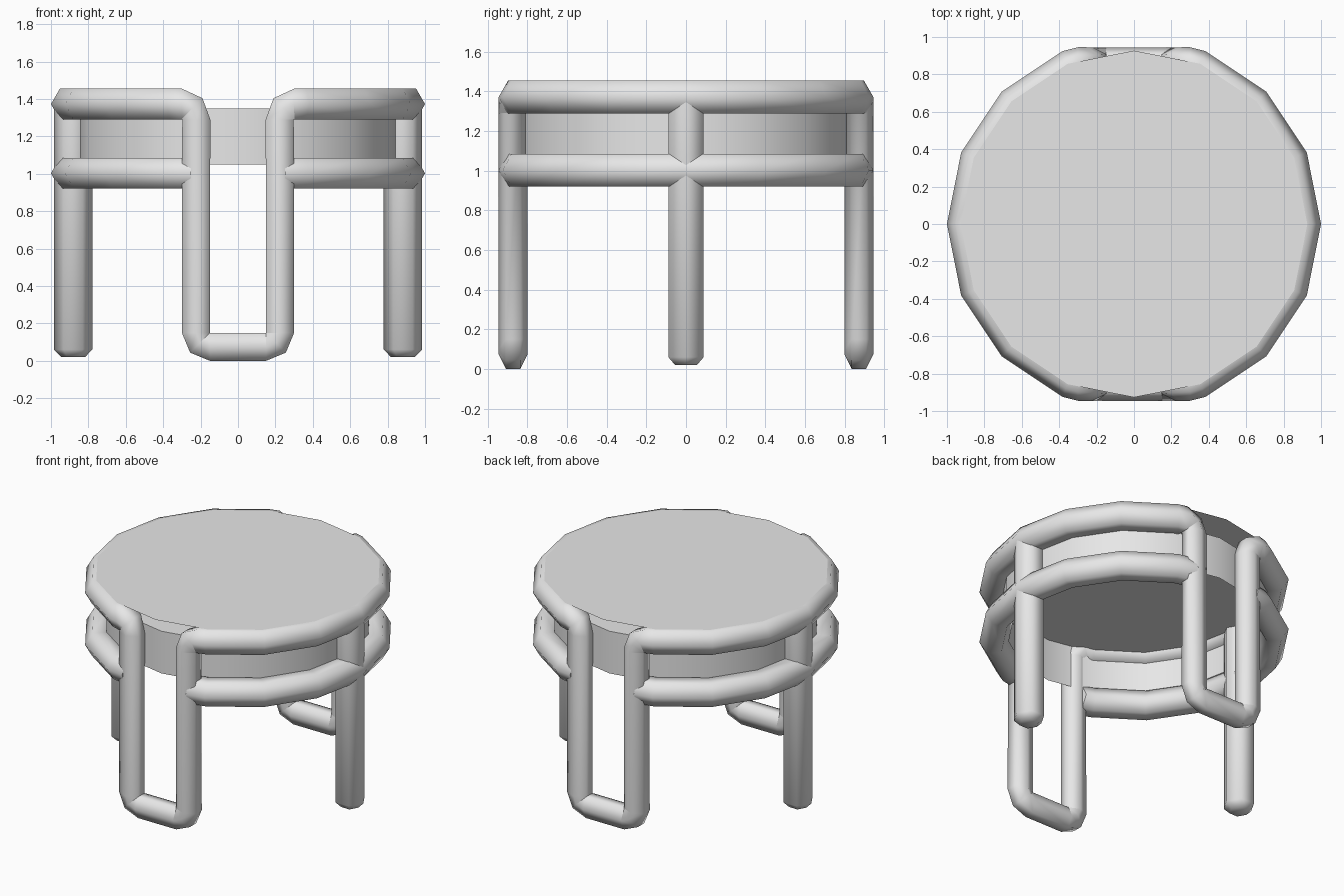
import bpy, bmesh
from math import sin, cos, radians, pi
from mathutils import Vector

old = bpy.data.objects.get("Cube")
if old:
    bpy.data.objects.remove(old, do_unlink=True)

grey = bpy.data.materials.new("plain grey")
grey.use_nodes = True
COLOR = (0.8, 0.8, 0.8, 1)
grey.diffuse_color = COLOR
grey.node_tree.nodes["Principled BSDF"].inputs["Base Color"].default_value = COLOR

UP = Vector((0, 0, 1))
SIDES = 16
RAIL_R = 0.905
RAIL_A, RAIL_H = 0.095, 0.0825   # rail tube: point radius, half height
LEG_A, LEG_H = 0.073, 0.075      # loop leg tube
OUTER_Y = 0.945


def finish(name, bm):
    bmesh.ops.recalc_face_normals(bm, faces=bm.faces)
    mesh = bpy.data.meshes.new(name)
    bm.to_mesh(mesh)
    bm.free()
    mesh.materials.append(grey)
    ob = bpy.data.objects.new(name, mesh)
    bpy.context.collection.objects.link(ob)
    bpy.ops.object.select_all(action='DESELECT')
    ob.select_set(True)
    bpy.context.view_layer.objects.active = ob
    bpy.ops.object.shade_smooth_by_angle(angle=radians(65))
    return ob


def sweep(name, sections, closed=False):
    """Join six-sided sections (centre, point axis, flat axis, a, h) into a tube."""
    bm = bmesh.new()
    rings = []
    for c, n, b, a, h in sections:
        rings.append([bm.verts.new(c + n * a * cos(k * pi / 3)
                                   + b * h * sin(k * pi / 3) / sin(pi / 3))
                      for k in range(6)])
    pairs = list(zip(rings, rings[1:]))
    if closed:
        pairs.append((rings[-1], rings[0]))
    else:
        bm.faces.new(rings[0])
        bm.faces.new(rings[-1])
    for r, s in pairs:
        for k in range(6):
            m = (k + 1) % 6
            bm.faces.new((r[k], r[m], s[m], s[k]))
    return finish(name, bm)


def flip(v, fx, fy):
    return Vector((v.x * fx, v.y * fy, v.z))


def flipped(sections, fx, fy):
    return [(flip(c, fx, fy), flip(n, fx, fy), flip(b, fx, fy), a, h)
            for c, n, b, a, h in sections]


def rail(z):
    """Sections of the half ring on the -x side, from front to back."""
    out = []
    for i in range(7):
        t = radians(247.5 - 22.5 * i)
        n = Vector((cos(t), sin(t), 0))
        out.append((n * RAIL_R + UP * z, n, UP, RAIL_A, RAIL_H))
    return out


# Half of the U-shaped front leg: top bend, then bottom bend
front = Vector((0, -1, 0))
half = []
for i in range(3):
    t, f = i * pi / 4, i / 2
    a = RAIL_A + (LEG_A - RAIL_A) * f
    h = RAIL_H + (LEG_H - RAIL_H) * f
    c = Vector((0.3 - 0.077 * sin(t), a - OUTER_Y, 1.29 + 0.0825 * cos(t)))
    half.append((c, front, Vector((-sin(t), 0, cos(t))), a, h))
for i in range(3):
    t = i * pi / 4
    c = Vector((0.15 + 0.075 * cos(t), LEG_A - OUTER_Y, 0.15 - 0.075 * sin(t)))
    half.append((c, front, Vector((-cos(t), 0, sin(t))), LEG_A, LEG_H))
u_leg = half + flipped(half, -1, 1)[::-1]

# One continuous tube: front loop, upper rail, back loop, upper rail
half_loop = u_leg + rail(1.3725)
sweep("upper_rail_and_loop_legs", half_loop + flipped(half_loop, -1, -1), closed=True)

# Lower rails and straight side legs, on both sides
for side, fx in (("right", 1), ("left", -1)):
    end = (Vector((-0.25, 0.085 - OUTER_Y, 1.0025)), front, UP, 0.085, RAIL_H)
    lower = [end] + rail(1.0025) + flipped([end], 1, -1)
    sweep(side + "_lower_rail", flipped(lower, fx, 1))

    leg = []
    for z, s in ((0.02, 0.62), (0.06, 1), (1.36, 1)):
        leg.append((Vector((-0.882, 0, z)), Vector((-1, 0, 0)), Vector((0, 1, 0)),
                    0.103 * s, 0.089 * s))
    sweep(side + "_side_leg", flipped(leg, fx, 1))

# Apron: a shallow drum, open below
bm = bmesh.new()
rim = bmesh.ops.create_circle(bm, cap_ends=True, segments=SIDES, radius=0.86)["verts"]
bmesh.ops.translate(bm, verts=rim, vec=(0, 0, 1.35))
walls = bmesh.ops.extrude_edge_only(bm, edges=bm.edges[:])["geom"]
bmesh.ops.translate(bm, vec=(0, 0, -0.3),
                    verts=[g for g in walls if isinstance(g, bmesh.types.BMVert)])
finish("apron", bm)

# Table top: a thin sheet resting on the rail
bm = bmesh.new()
disc = bmesh.ops.create_circle(bm, cap_ends=True, segments=SIDES, radius=0.927)["verts"]
bmesh.ops.translate(bm, verts=disc, vec=(0, 0, 1.457))
top = finish("table_top", bm)
if top.data.polygons[0].normal.z < 0:
    top.data.flip_normals()
